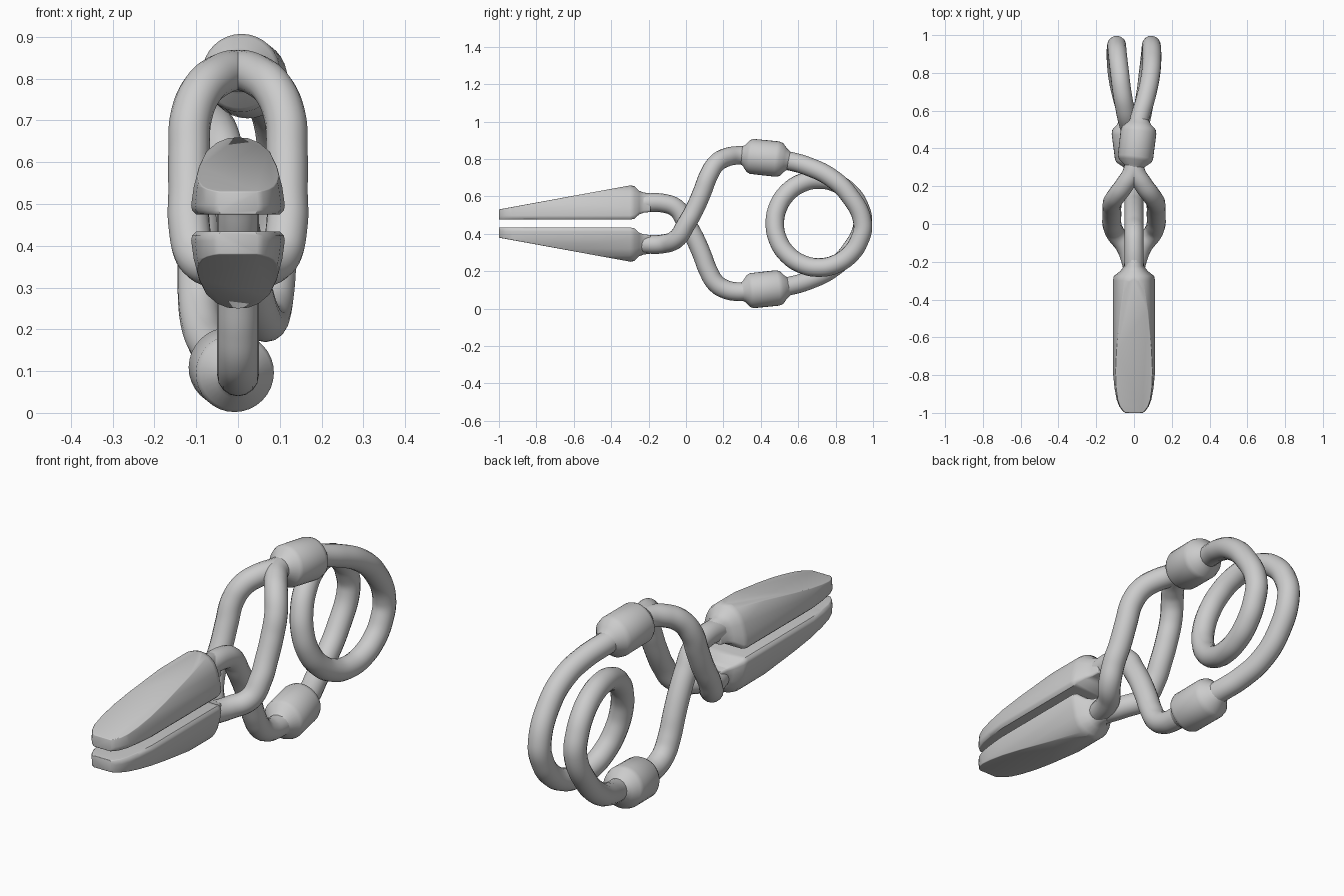
import bpy, bmesh, math
from mathutils import Vector

if "Cube" in bpy.data.objects:
    bpy.data.objects.remove(bpy.data.objects["Cube"])

MID = 0.4545      # height of the plane the clamp mirrors about
WIRE = 0.05


def flip(p):
    return (p[0], p[1], 2 * MID - p[2])


def finish(name, mesh):
    ob = bpy.data.objects.new(name, mesh)
    bpy.context.collection.objects.link(ob)
    bpy.ops.object.select_all(action='DESELECT')
    ob.select_set(True)
    bpy.context.view_layer.objects.active = ob
    bpy.ops.object.shade_smooth_by_angle(angle=math.radians(40))
    return ob


def loft(bm, rings):
    """Skin a list of closed rings and cap both ends."""
    vs = [[bm.verts.new(p) for p in r] for r in rings]
    n = len(vs[0])
    for a, b in zip(vs, vs[1:]):
        for i in range(n):
            bm.faces.new((a[i], a[(i + 1) % n], b[(i + 1) % n], b[i]))
    bm.faces.new(vs[0])
    bm.faces.new(vs[-1])
    bmesh.ops.recalc_face_normals(bm, faces=bm.faces)


def to_mesh(name, bm):
    bmesh.ops.recalc_face_normals(bm, faces=bm.faces)
    me = bpy.data.meshes.new(name)
    bm.to_mesh(me)
    bm.free()
    return finish(name, me)


def wire(name, paths):
    """Round wire through smooth points, converted to a mesh."""
    cu = bpy.data.curves.new(name + "_path", 'CURVE')
    cu.dimensions = '3D'
    cu.bevel_depth = WIRE
    cu.bevel_resolution = 6
    cu.resolution_u = 8
    cu.use_fill_caps = True
    for pts in paths:
        sp = cu.splines.new('BEZIER')
        sp.bezier_points.add(len(pts) - 1)
        for bp, p in zip(sp.bezier_points, pts):
            bp.co = p
            bp.handle_left_type = bp.handle_right_type = 'AUTO'
    tmp = bpy.data.objects.new(name + "_path", cu)
    bpy.context.collection.objects.link(tmp)
    dg = bpy.context.evaluated_depsgraph_get()
    me = bpy.data.meshes.new_from_object(tmp.evaluated_get(dg))
    bpy.data.objects.remove(tmp)
    return finish(name, me)


# Jaws: domed section lofted along y, top sliced by a sloping plane
half = [(0.1, .475), (.11, .485), (.112, .497), (.106, .54), (.093, .59),
        (.076, .625), (.05, .647), (.025, .657)]
section = half + [(0, .66)] + [(-x, z) for x, z in reversed(half)]
NECK_Z = 0.5645
# y, width scale, height scale (the last rings shrink into the neck)
stations = [(-1, .42, 1), (-.988, .55, 1), (-.965, .7, 1), (-.93, .82, 1),
            (-.87, .92, 1), (-.78, 1, 1), (-.3, 1, 1), (-.275, .95, .94),
            (-.25, .66, .68), (-.225, .49, .58), (-.19, .43, .54)]


def jaw(name, lower):
    bm = bmesh.new()
    loft(bm, [[(x * sx, y, NECK_Z + (z - NECK_Z) * sz) for x, z in section]
              for y, sx, sz in stations])
    slope = Vector((0, -(.658 - .53) / .7, 1)).normalized()
    bmesh.ops.bisect_plane(bm, geom=bm.verts[:] + bm.edges[:] + bm.faces[:],
                           plane_co=(0, -1, .53), plane_no=slope,
                           clear_outer=True)
    bmesh.ops.holes_fill(bm, edges=bm.edges[:], sides=0)
    bmesh.ops.recalc_face_normals(bm, faces=bm.faces)
    hard = [e for e in bm.edges if e.is_manifold and e.calc_face_angle(0) > .82]
    bmesh.ops.bevel(bm, geom=hard, offset=.01, segments=3, profile=.5,
                    affect='EDGES', clamp_overlap=True)
    if lower:
        for v in bm.verts:
            v.co = flip(v.co)
    to_mesh(name, bm)


jaw("upper_jaw", False)
jaw("lower_jaw", True)

# Crossing arms: a single wire going down, a split loop going up
arm = [(-.25, .563), (-.12, .563), (-.05, .535), (0, .46), (.045, .38),
       (.085, .29), (.12, .2), (.16, .135), (.21, .103), (.28, .09), (.36, .097)]
spread = [0, .045, .098, .117, .117, .117, .112, .085, .048, .008, 0]
wire("single_arm", [[(0, y, z) for y, z in arm]])
wire("split_arm", [[flip((s * x, y, z)) for x, (y, z) in zip(spread, arm)]
                   for s in (1, -1)])

# Coil spring: upper half, then the same half turned about the y axis
coil = [(0, .4, .81), (.03, .56, .787), (.06, .66, .757), (.085, .77, .703),
        (.095, .87, .61)]
for i, x in enumerate((.092, .09, .085, .076, .065, .05, .034, .017, 0)):
    a = -math.pi * i / 8
    coil.append((x, .71 + .235 * math.cos(a), MID + .235 * math.sin(a)))
back = [flip((-x, y, z)) for x, y, z in reversed(coil[:-1])]
wire("coil_spring", [coil + back])

# Collars joining the arms to the spring
profile = [(0, .045), (.02, .056), (.045, .086), (.062, .094), (.2, .095),
           (.222, .089), (.245, .063), (.268, .045)]


def collar(name, lower):
    start, end = Vector((0, .29, .82)), Vector((.032, .555, .792))
    d = (end - start).normalized()
    u = d.cross(Vector((0, 0, 1))).normalized()
    w = u.cross(d)
    bm = bmesh.new()
    loft(bm, [[start + d * t + (u * math.cos(a) + w * math.sin(a)) * r
               for a in (math.tau * k / 32 for k in range(32))]
              for t, r in profile])
    if lower:
        for v in bm.verts:
            v.co = flip((-v.co.x, v.co.y, v.co.z))
    to_mesh(name, bm)


collar("upper_collar", False)
collar("lower_collar", True)
